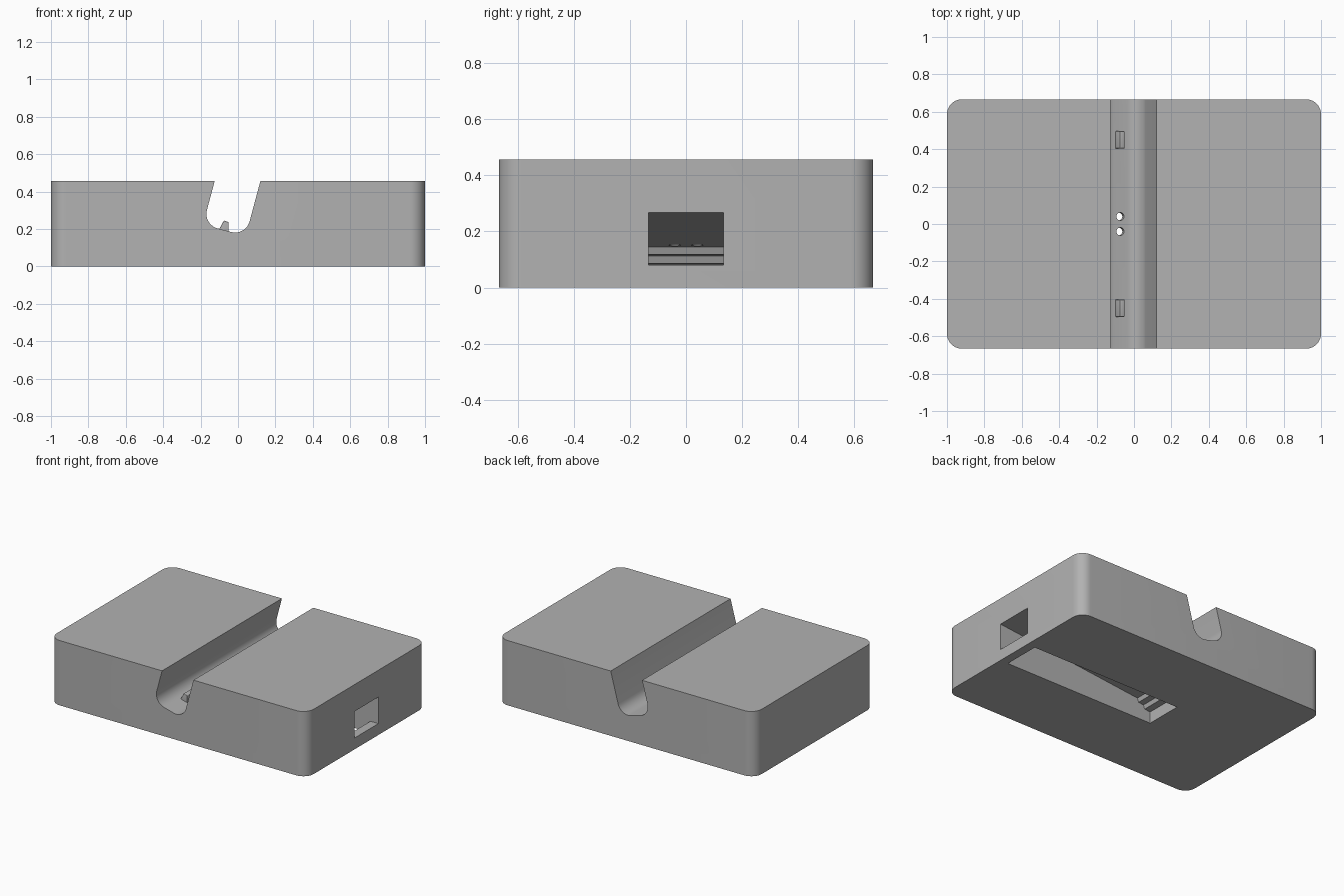
import bpy, bmesh, math
from mathutils import Vector

cube = bpy.data.objects.get("Cube")
if cube:
    bpy.data.objects.remove(cube, do_unlink=True)

W, D, H = 2.0, 1.333, 0.456
TILT = math.radians(15)
U = Vector((math.cos(TILT), -math.sin(TILT)))   # across the slot
V = Vector((math.sin(TILT), math.cos(TILT)))    # up the slot

grey = bpy.data.materials.new("plain grey")
grey.use_nodes = True
grey.diffuse_color = (0.445, 0.445, 0.445, 1)
grey.node_tree.nodes["Principled BSDF"].inputs["Base Color"].default_value = (0.445, 0.445, 0.445, 1)


def make(name, bm):
    bmesh.ops.recalc_face_normals(bm, faces=bm.faces)
    mesh = bpy.data.meshes.new(name)
    bm.to_mesh(mesh)
    bm.free()
    mesh.materials.append(grey)
    ob = bpy.data.objects.new(name, mesh)
    bpy.context.collection.objects.link(ob)
    return ob


def prism(points, y0, y1):
    """Extrude an x-z profile along y."""
    bm = bmesh.new()
    face = bm.faces.new([bm.verts.new((p[0], y0, p[1])) for p in points])
    ext = bmesh.ops.extrude_face_region(bm, geom=[face])
    verts = [g for g in ext["geom"] if isinstance(g, bmesh.types.BMVert)]
    bmesh.ops.translate(bm, vec=(0, y1 - y0, 0), verts=verts)
    return bm


def select_only(ob):
    bpy.ops.object.select_all(action='DESELECT')
    ob.select_set(True)
    bpy.context.view_layer.objects.active = ob


def cut(ob, cutter):
    mod = ob.modifiers.new("cut", 'BOOLEAN')
    mod.operation = 'DIFFERENCE'
    mod.solver = 'EXACT'
    mod.object = cutter
    select_only(ob)
    bpy.ops.object.modifier_apply(modifier=mod.name)
    bpy.data.objects.remove(cutter, do_unlink=True)


# Body block with rounded upright corners
bm = prism([(-W/2, 0), (W/2, 0), (W/2, H), (-W/2, H)], -D/2, D/2)
upright = [e for e in bm.edges if abs(e.verts[0].co.z - e.verts[1].co.z) > 0.1]
bmesh.ops.bevel(bm, geom=upright, offset=0.08, segments=10, profile=0.5, affect='EDGES')
body = make("dock_body", bm)

# Leaning slot with a rounded floor
half, depth, r, top = 0.118, 0.272, 0.08, 0.15
local = [(half, top), (-half, top)]
for side, start in ((-1, 180), (1, 270)):
    for i in range(11):
        a = math.radians(start + 9 * i)
        local.append((side * (half - r) + r * math.cos(a), r - depth + r * math.sin(a)))
origin = Vector((-0.0025, H))
slot = [origin + U * u + V * v for u, v in local]
cut(body, make("slot_cutter", prism(slot, -1, 1)))

# Cable cavity: side port, open underside, sloping ceiling and stepped end
cavity = [(1.1, 0.08), (0.938, 0.08), (0.938, -0.1), (-0.246, -0.1), (-0.246, 0.082),
          (-0.2, 0.086), (-0.19, 0.113), (-0.15, 0.118), (-0.14, 0.145),
          (1.0, 0.267), (1.1, 0.278)]
cut(body, make("cavity_cutter", prism(cavity, -0.133, 0.133)))

# Two small holes from the slot floor into the cavity
for y in (-0.04, 0.04):
    bm = bmesh.new()
    bmesh.ops.create_cone(bm, cap_ends=True, segments=24, radius1=0.021, radius2=0.021, depth=0.16)
    hole = make("pin_hole_cutter", bm)
    hole.location = (-0.077, y, 0.18)
    hole.rotation_euler = (0, TILT, 0)
    bpy.context.view_layer.update()
    cut(body, hole)

select_only(body)
bpy.ops.object.shade_smooth_by_angle(angle=math.radians(30))

# Support nubs on the slot floor
for name, y in (("front_nub", -0.45), ("back_nub", 0.45)):
    bm = prism([(-0.102, 0.185), (-0.1, 0.2), (-0.075, 0.245), (-0.05, 0.236), (-0.05, 0.178)],
               y - 0.046, y + 0.046)
    ends = [e for e in bm.edges
            if abs(e.verts[0].co.y - e.verts[1].co.y) > 0.05]
    bmesh.ops.bevel(bm, geom=ends, offset=0.003, segments=2, profile=0.5, affect='EDGES')
    caps = [e for e in bm.edges if abs(e.verts[0].co.y - e.verts[1].co.y) < 0.001]
    bmesh.ops.bevel(bm, geom=caps, offset=0.012, segments=4, profile=0.5, affect='EDGES', clamp_overlap=True)
    nub = make(name, bm)
    select_only(nub)
    bpy.ops.object.shade_smooth_by_angle(angle=math.radians(35))
